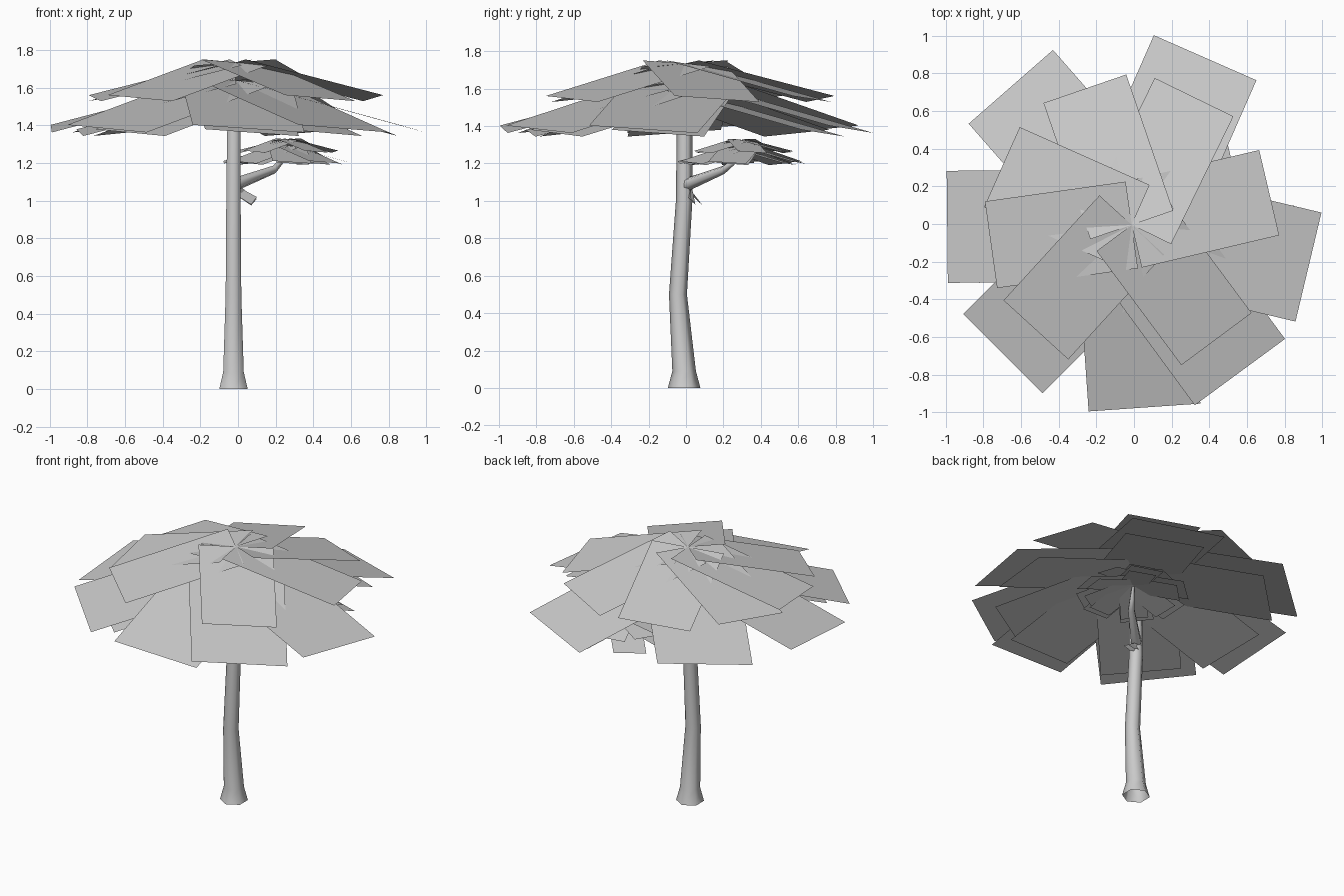
import bpy, math
from mathutils import Vector

if "Cube" in bpy.data.objects:
    bpy.data.objects.remove(bpy.data.objects["Cube"])


def make_object(name, verts, faces, smooth=False):
    mesh = bpy.data.meshes.new(name)
    mesh.from_pydata([tuple(v) for v in verts], [], faces)
    mesh.update()
    for p in mesh.polygons:
        p.use_smooth = smooth
    obj = bpy.data.objects.new(name, mesh)
    bpy.context.collection.objects.link(obj)
    return obj


def tube(name, path, sides, flat_rings=False):
    """Tapered open tube; path holds (x, y, z, radius)."""
    verts, faces = [], []
    pts = [Vector(p[:3]) for p in path]
    for i, p in enumerate(path):
        if flat_rings:
            u, v = Vector((1, 0, 0)), Vector((0, 1, 0))
        else:
            d = (pts[min(i + 1, len(pts) - 1)] - pts[max(i - 1, 0)]).normalized()
            u = d.cross(Vector((0, 0, 1))).normalized()
            v = d.cross(u)
        for k in range(sides):
            a = math.pi / 2 + 2 * math.pi * k / sides
            verts.append(pts[i] + (u * math.cos(a) + v * math.sin(a)) * p[3])
    for i in range(len(path) - 1):
        for k in range(sides):
            n = (k + 1) % sides
            faces.append((i * sides + k, i * sides + n,
                          (i + 1) * sides + n, (i + 1) * sides + k))
    return make_object(name, verts, faces, True)


def card_layer(cards, width, z_in, z_out, roll):
    """Sloping cards (angle, length) around a centre, clockwise edge raised."""
    quads = []
    for deg, length in cards:
        a = math.radians(deg)
        r = Vector((math.cos(a), math.sin(a), 0))
        s = Vector((math.sin(a), -math.cos(a), 0)) * (width / 2)
        up = Vector((0, 0, roll))
        inner, outer = Vector((0, 0, z_in)), r * length + Vector((0, 0, z_out))
        quads.append([inner - s - up, outer - s - up, outer + s + up, inner + s + up])
    return quads


TOP = ((109, .765), (64, .755), (13.2, .75), (-53.4, .755),
       (227.6, .755), (188, .755), (156, .755))
LOW = ((180.6, .98), (131.2, .975), (66.3, .97), (-13.4, .965),
       (-53.7, .97), (-86, .972), (225, .967))
# Hidden lowest cards, turned a little against the layer above
UNDER = ((184, .83), (134, .83), (63, .83), (-10, .83),
         (-56, .83), (-84, .83), (227.5, .83))


def canopy(name, centre, scale):
    quads = (card_layer(TOP, 0.465, 1.735, 1.545, 0.016)
             + card_layer(LOW, 0.595, 1.64, 1.383, 0.02)
             + card_layer(UNDER, 0.50, 1.575, 1.362, 0.018))
    base = Vector((0, 0, 1.34))
    verts = [(v - base) * scale + Vector(centre) for q in quads for v in q]
    obj = make_object(name, verts, [tuple(range(4 * i, 4 * i + 4)) for i in range(len(quads))])
    for p in obj.data.polygons:
        if p.normal.z < 0:
            p.flip()
    return obj


# Six-sided bent trunk with flared, open foot
tube("trunk", [(-0.024, -0.010, 0, 0.087), (-0.024, -0.010, 0.09, 0.063),
               (-0.024, -0.043, 0.5, 0.048), (-0.024, -0.01, 1.0, 0.044),
               (-0.022, -0.008, 1.35, 0.042), (-0.02, -0.004, 1.64, 0.02)], 6, True)

# Side branch
tube("branch", [(-0.02, 0.0, 1.085, 0.036), (0.19, 0.2, 1.165, 0.022),
                (0.225, 0.25, 1.205, 0.016), (0.25, 0.29, 1.27, 0.008)], 6)

# Large crown and the small crown on the branch
canopy("main_canopy", (-0.012, -0.005, 1.34), 1.0)
canopy("side_canopy", (0.262, 0.297, 1.190), 0.345)

# Crossed leaf cards below the branch
make_object("twig_leaf", [(-0.01, 0.0, 1.09), (0.1, 0.06, 1.01), (0.07, 0.09, 0.975), (-0.01, 0.03, 1.03),
                          (-0.01, 0.03, 1.08), (0.1, 0.02, 1.02), (0.07, 0.05, 0.98), (-0.01, 0.0, 1.03)],
            [(0, 1, 2, 3), (4, 5, 6, 7)])
